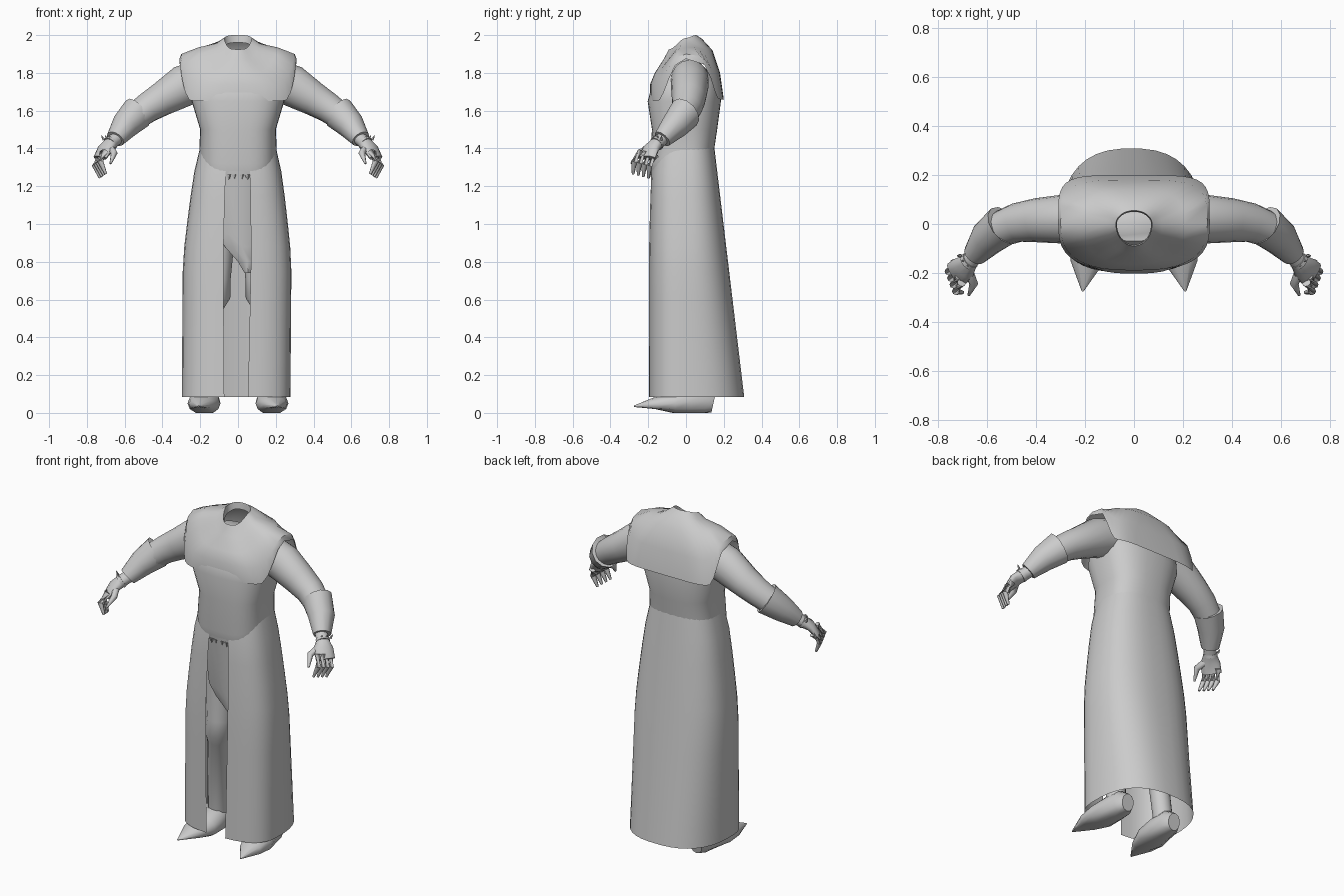
import bpy, bmesh
from math import sin, cos, pi, radians, copysign
from mathutils import Vector

default_cube = bpy.data.objects.get("Cube")
if default_cube:
    bpy.data.objects.remove(default_cube, do_unlink=True)

colour = (.6, .6, .6, 1)
grey = bpy.data.materials.new("plain_grey")
grey.use_nodes = True
grey.diffuse_color = colour
grey.node_tree.nodes["Principled BSDF"].inputs["Base Color"].default_value = colour


def loft(bm, rings, closed=True, cap_start=False, cap_end=False):
    """Skin a list of equal-length point rings."""
    rows = [[bm.verts.new(point) for point in ring] for ring in rings]
    count = len(rows[0])
    for lower, upper in zip(rows, rows[1:]):
        for i in range(count if closed else count - 1):
            j = (i + 1) % count
            bm.faces.new((lower[i], lower[j], upper[j], upper[i]))
    if cap_start:
        bm.faces.new(rows[0])
    if cap_end:
        bm.faces.new(rows[-1])


def finish(name, bm, mirror=False, angle=45):
    """Turn the bmesh into a smooth-shaded, optionally mirrored object."""
    bmesh.ops.recalc_face_normals(bm, faces=bm.faces)
    mesh = bpy.data.meshes.new(name)
    bm.to_mesh(mesh)
    bm.free()
    mesh.materials.append(grey)
    ob = bpy.data.objects.new(name, mesh)
    bpy.context.collection.objects.link(ob)
    bpy.ops.object.select_all(action='DESELECT')
    ob.select_set(True)
    bpy.context.view_layer.objects.active = ob
    bpy.ops.object.shade_smooth_by_angle(angle=radians(angle))
    if mirror:
        ob.modifiers.new("mirror", 'MIRROR')


def body_ring(half_width, front, back, side_z, front_z=None, back_z=None,
              front_round=.7, back_round=.8, sharp=1, gap=0, count=36):
    """Rounded body section; its height may differ at side, front and back."""
    front_z = front_z or side_z
    back_z = back_z or side_z
    steps = count - 1 if gap else count
    points = []
    for i in range(count):
        turn = gap - pi / 2 + (2 * pi - 2 * gap) * i / steps
        c, s = cos(turn), sin(turn)
        if s < 0:
            power, depth, end_z = front_round, -front, front_z
        else:
            power, depth, end_z = back_round, back, back_z
        reach = min(1, abs(s) * sharp)
        blend = reach * reach * (3 - 2 * reach)
        points.append((copysign(half_width * abs(c) ** power, c),
                       depth * abs(s) ** power,
                       side_z + (end_z - side_z) * blend))
    return points


def tube(bm, path, count=12):
    """Capped skin along stations of x, y, z, half width and optional half height."""
    centres = [Vector(station[:3]) for station in path]
    rings = []
    for i, station in enumerate(path):
        ahead = centres[min(i + 1, len(path) - 1)]
        behind = centres[max(i - 1, 0)]
        tangent = (ahead - behind).normalized()
        upright = abs(tangent.z) > .9
        side = tangent.cross(Vector((0, upright, not upright))).normalized()
        up = side.cross(tangent)
        width, height = station[3], station[-1]
        turns = [2 * pi * k / count for k in range(count)]
        rings.append([centres[i] + side * width * cos(turn) + up * height * sin(turn)
                      for turn in turns])
    loft(bm, rings, cap_start=True, cap_end=True)


# Tunic torso with a rounded belly hem; the chest bulges through the mantle
bm = bmesh.new()
loft(bm, [body_ring(*ring) for ring in (
    (.2, .175, .145, 1.36, 1.24),
    (.205, .195, .15, 1.4, 1.32),
    (.2, .18, .165, 1.5),
    (.245, .203, .185, 1.65),
    (.24, .175, .175, 1.75),
    (.1, .07, .05, 1.88))], cap_end=True)
finish("tunic_torso", bm)

# Shoulder mantle: neck opening, collar, shoulders, hanging front and back panels
bm = bmesh.new()
loft(bm, [body_ring(*ring) for ring in (
    (.07, .085, .05, 1.94, 1.89, 1.96, 1, 1),
    (.074, .09, .055, 1.985, 1.925, 2, 1, 1),
    (.115, .12, .085, 1.955, 1.87, 1.98, .9, .9),
    (.21, .165, .14, 1.935, 1.8, 1.92, .8, .7),
    (.3, .19, .18, 1.9, 1.74, 1.8, .75, .5, 1.2),
    (.31, .19, .2, 1.875, 1.65, 1.66, .7, .4, 1.4))])
finish("shoulder_mantle", bm)

# Long robe skirt, open down the front, flaring from the waist and trailing behind
bm = bmesh.new()
waist, hem, bands = 1.41, .085, 10
rings = []
for band in range(bands + 1):
    drop = (waist - hem) * band / bands
    flare = min(1, drop / .6) ** .7
    slit = radians(9.5 - 3 * band / bands)
    lean = Vector((-.01 * band / bands, 0, 0))
    section = body_ring(.2 + .088 * flare, .165 + .033 * flare ** .5, .15 + .12 * drop,
                        waist - drop, gap=slit)
    rings.append([Vector(point) + lean for point in section])
loft(bm, rings, closed=False)
finish("robe_skirt", bm)

# Draped cloth inside the opening, narrowing to a slanted point
bm = bmesh.new()
columns = 4
rows = []
for z, left, right in ((1.28, -.12, .12), (.95, -.11, .115), (.88, -.07, .11),
                       (.8, 0, .1), (.74, .035, .07)):
    row = []
    for k in range(columns + 1):
        across = k / columns
        row.append((left + (right - left) * across, -.03 * sin(pi * across) - z / 8, z))
    rows.append(row)
loft(bm, rows, closed=False)
finish("inner_cloth", bm)

# Ragged hem tabs under the belly
bm = bmesh.new()
for x in (-.05, -.02, .02, .05):
    tube(bm, [(x, -.175, 1.26, .018), (x, -.18, 1.235, .002)], count=5)
finish("hem_tabs", bm)

# Legs with a flared boot top at the knee
bm = bmesh.new()
tube(bm, [(.11, 0, 1.25, .1), (.11, 0, .95, .095), (.115, -.01, .7, .075),
          (.12, -.01, .62, .08), (.14, .01, .55, .06), (.17, .05, .07, .055)])
finish("legs", bm, mirror=True)

# Pointed boots with flattened soles
bm = bmesh.new()
tube(bm, [(.165, .145, .05, .04, .05), (.165, .1, .06, .065, .075),
          (.17, .02, .06, .075, .08), (.18, -.07, .05, .088, .06),
          (.195, -.16, .045, .065, .04), (.21, -.275, .035, .004)])
for vert in bm.verts:
    vert.co.z = max(vert.co.z, 0 if vert.co.y > -.1 else .02)
finish("boots", bm, mirror=True)

# Sleeves
bm = bmesh.new()
tube(bm, [(.19, .02, 1.765, .1, .11), (.29, .02, 1.73, .1, .11), (.4, .015, 1.663, .09),
          (.48, .005, 1.615, .08), (.57, -.03, 1.55, .07)], count=16)
finish("sleeves", bm, mirror=True)

# Flared cuffs at the elbow
bm = bmesh.new()
tube(bm, [(.545, -.02, 1.565, .07), (.533, -.005, 1.587, .085, .092),
          (.6, -.06, 1.52, .074), (.65, -.125, 1.45, .05)])
finish("cuffs", bm, mirror=True, angle=50)

# Hands: palm, thumb and four curled fingers spread from index to little
bm = bmesh.new()
tube(bm, [(.63, -.11, 1.465, .035), (.67, -.15, 1.43, .035),
          (.7, -.185, 1.4, .055, .028), (.73, -.207, 1.35, .055, .018)])
knuckle = Vector((.705, -.24, 1.385))
spread = Vector((.01, .027, -.007))
for finger in range(4):
    base = knuckle + spread * finger
    middle = base + Vector((.023, -.035, -.055))
    tip = base + Vector((-.005, -.04, -.12))
    tube(bm, [(*base, .018), (*middle, .016), (*tip, .007)], count=8)
tube(bm, [(.68, -.19, 1.405, .022), (.655, -.245, 1.375, .018),
          (.675, -.29, 1.32, .006)], count=8)
finish("hands", bm, mirror=True, angle=65)

# Spiked wrist bands
bm = bmesh.new()
tube(bm, [(.668, -.147, 1.434, .038), (.678, -.157, 1.424, .04)])
for offset in (-.02, 0, .02):
    x, y = .69 + offset, offset - .15
    tube(bm, [(x, y, 1.445, .008), (x + .013, y, 1.468, .002)], count=5)
finish("wrist_bands", bm, mirror=True)
